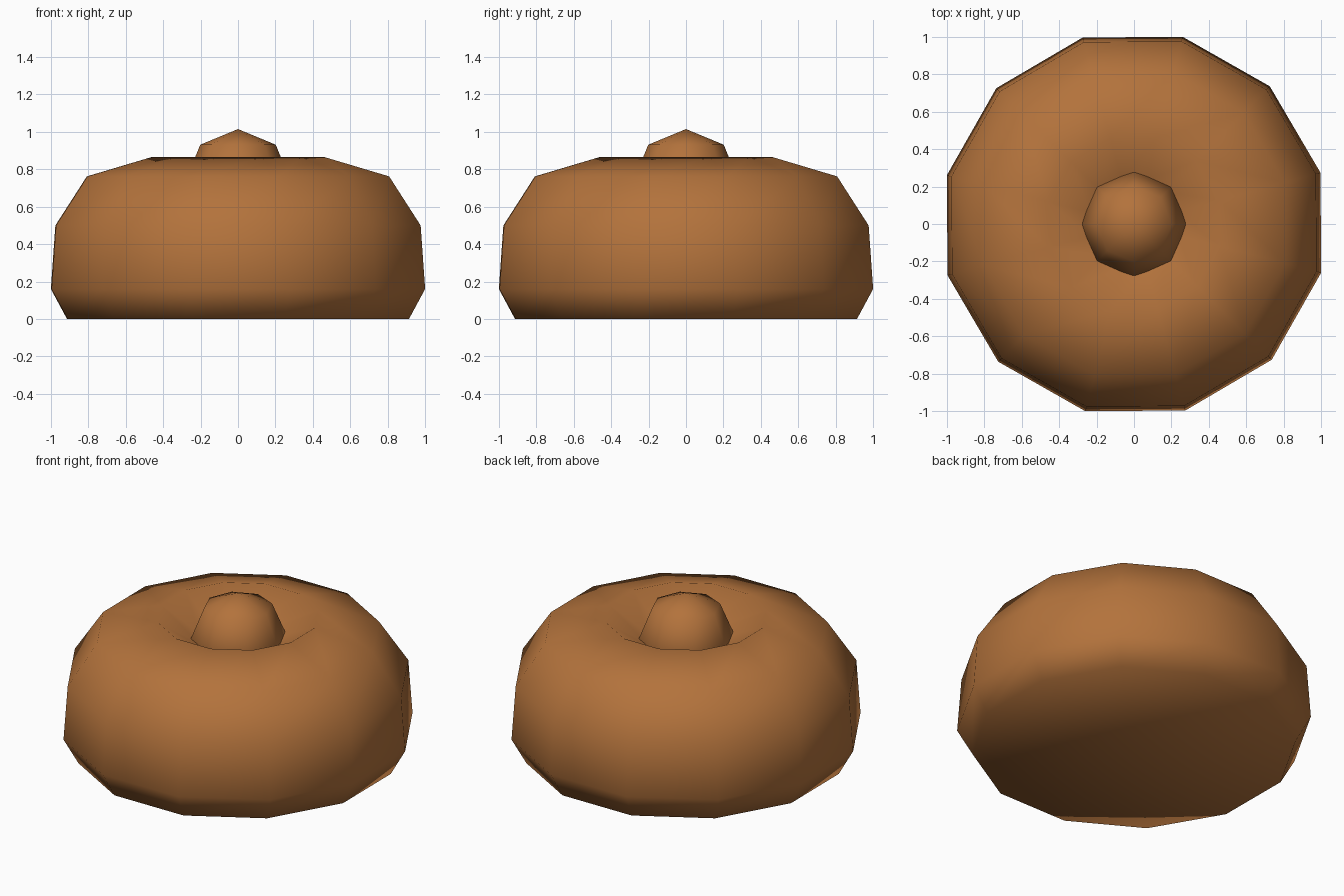
import bpy, bmesh, math

if "Cube" in bpy.data.objects:
    bpy.data.objects.remove(bpy.data.objects["Cube"])

brown = bpy.data.materials.new("warm brown")
brown.diffuse_color = (0.45, 0.17, 0.045, 1)
brown.use_nodes = True
brown.node_tree.nodes["Principled BSDF"].inputs["Base Color"].default_value = brown.diffuse_color


def lathe(name, profile, sides, phase):
    """Revolve (radius, z) points; radius 0 becomes a single pole vertex."""
    bm = bmesh.new()
    rings = []
    for r, z in profile:
        if r == 0:
            rings.append([bm.verts.new((0, 0, z))] * sides)
            continue
        angles = [phase + math.tau * i / sides for i in range(sides)]
        rings.append([bm.verts.new((r * math.cos(a), r * math.sin(a), z)) for a in angles])
    for low, high in zip(rings, rings[1:]):
        for i in range(sides):
            j = (i + 1) % sides
            corners = dict.fromkeys((low[i], low[j], high[j], high[i]))
            bm.faces.new(list(corners))
    bmesh.ops.recalc_face_normals(bm, faces=bm.faces)
    for f in bm.faces:
        f.smooth = True
    mesh = bpy.data.meshes.new(name)
    bm.to_mesh(mesh)
    bm.free()
    mesh.materials.append(brown)
    obj = bpy.data.objects.new(name, mesh)
    bpy.context.collection.objects.link(obj)
    return obj


# Rounded twelve-sided bun with a dimple in the top and a flat base
lathe("bun_body", [(0, 0), (0.945, 0), (1.034, 0.16), (1.009, 0.5), (0.835, 0.762),
                   (0.475, 0.866), (0.24, 0.72), (0, 0.68)], 12, math.radians(15.4))

# Small eight-sided ball sitting in the dimple
R, CZ = 0.285, 0.73
ball = [(R * math.cos(math.radians(a)) if abs(a) < 90 else 0,
         CZ + R * math.sin(math.radians(a))) for a in (-90, -45, 0, 45, 90)]
lathe("top_knob", ball, 8, 0)
